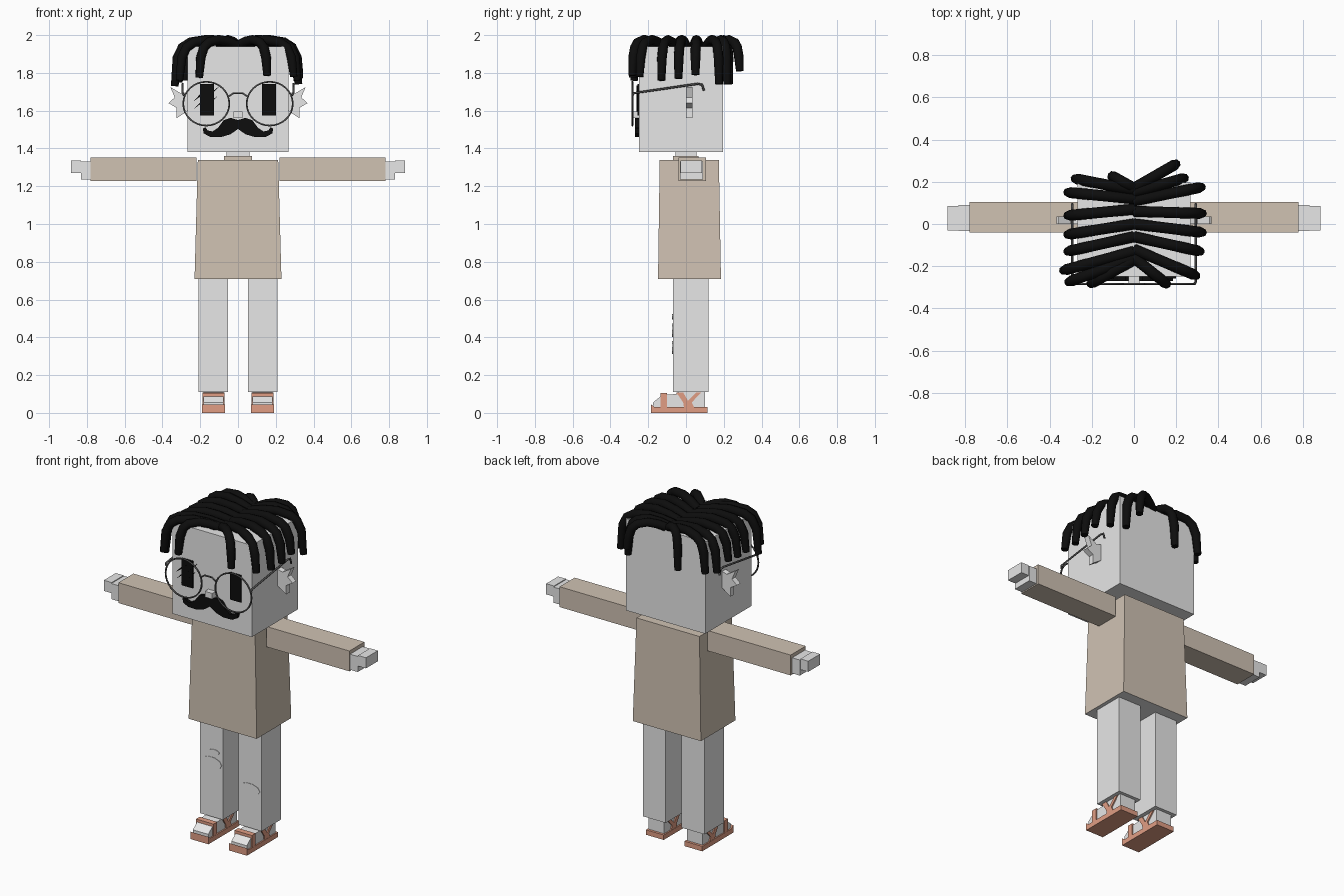
import bpy, bmesh, math
from mathutils import Vector

if "Cube" in bpy.data.objects:
    bpy.data.objects.remove(bpy.data.objects["Cube"])


def material(name, r, g, b):
    m = bpy.data.materials.new(name)
    m.use_nodes = True
    m.diffuse_color = (r, g, b, 1)
    m.node_tree.nodes["Principled BSDF"].inputs["Base Color"].default_value = (r, g, b, 1)
    return m


GREY = material("pale_grey", 0.8, 0.8, 0.8)
TAN = material("tan_cloth", 0.63, 0.54, 0.45)
CORAL = material("coral_leather", 0.75, 0.34, 0.23)
BLACK = material("black", 0.004, 0.004, 0.004)
WIRE = material("dark_wire", 0.08, 0.08, 0.08)


def add_mesh(name, bm, *mats):
    bmesh.ops.recalc_face_normals(bm, faces=bm.faces)
    mesh = bpy.data.meshes.new(name)
    bm.to_mesh(mesh)
    bm.free()
    for m in mats:
        mesh.materials.append(m)
    ob = bpy.data.objects.new(name, mesh)
    bpy.context.collection.objects.link(ob)
    return ob


def box(name, x, y, z, mat):
    """Box from (low, high) ranges on each axis."""
    bm = bmesh.new()
    bmesh.ops.create_cube(bm, size=1)
    for v in bm.verts:
        v.co = [r[0] + (c + 0.5) * (r[1] - r[0]) for c, r in zip(v.co, (x, y, z))]
    return add_mesh(name, bm, mat)


def prism(name, pts, lo, hi, axis, mat):
    """Outline extruded along x (points are y, z) or along y (points are x, z)."""
    bm = bmesh.new()

    def place(a, b, d):
        return (d, a, b) if axis == "x" else (a, d, b)
    face = bm.faces.new([bm.verts.new(place(a, b, lo)) for a, b in pts])
    ext = bmesh.ops.extrude_face_region(bm, geom=[face])
    new = [g for g in ext["geom"] if isinstance(g, bmesh.types.BMVert)]
    shift = Vector(place(0, 0, hi - lo))
    bmesh.ops.translate(bm, verts=new, vec=shift)
    return add_mesh(name, bm, mat)


def tube(name, pts, radius, mat, closed=False, tip=1.0, sides=1):
    """Bevelled poly curve turned into a mesh."""
    cu = bpy.data.curves.new(name, "CURVE")
    cu.dimensions = "3D"
    cu.bevel_depth = radius
    cu.bevel_resolution = sides
    cu.use_fill_caps = not closed
    sp = cu.splines.new("POLY")
    sp.points.add(len(pts) - 1)
    for p, co in zip(sp.points, pts):
        p.co = (*co, 1)
    sp.points[-1].radius = tip
    sp.use_cyclic_u = closed
    tmp = bpy.data.objects.new(name + "_path", cu)
    bpy.context.collection.objects.link(tmp)
    bpy.context.view_layer.update()
    mesh = bpy.data.meshes.new_from_object(tmp.evaluated_get(bpy.context.evaluated_depsgraph_get()))
    bpy.data.objects.remove(tmp)
    mesh.materials.clear()
    mesh.materials.append(mat)
    ob = bpy.data.objects.new(name, mesh)
    bpy.context.collection.objects.link(ob)
    return ob


def flip(pts, s):
    return [(s * p[0], *p[1:]) for p in pts]


def span(a, b, s):
    return tuple(sorted((s * a, s * b)))


# Head, nose and neck
box("head", (-0.268, 0.268), (-0.25, 0.197), (1.38, 1.94), GREY)
box("nose", (-0.025, 0.025), (-0.285, -0.25), (1.56, 1.595), GREY)
box("neck", (-0.06, 0.06), (-0.055, 0.055), (1.34, 1.385), GREY)
box("collar", (-0.075, 0.075), (-0.07, 0.065), (1.33, 1.36), TAN)

# Tunic widens to the hem; its underside is pale
tunic = box("tunic", (-0.23, 0.23), (-0.148, 0.185), (0.71, 1.34), TAN)
tunic.data.materials.append(GREY)
for v in tunic.data.vertices:
    if v.co.z > 1:
        v.co.x *= 0.925
        v.co.y *= 0.94
for p in tunic.data.polygons:
    p.material_index = int(p.normal.z < -0.9)

EAR = [(0.265, 1.70), (0.30, 1.69), (0.358, 1.725), (0.335, 1.67), (0.368, 1.64),
       (0.325, 1.615), (0.325, 1.56), (0.265, 1.60)]
FOOT = [(-0.175, 0.025), (-0.175, 0.055), (-0.125, 0.095), (-0.05, 0.1), (-0.03, 0.12),
        (0.1, 0.12), (0.1, 0.025)]
SOLE = [(-0.185, 0), (-0.185, 0.045), (-0.165, 0.03), (0.115, 0.03), (0.115, 0)]
STRAP = [(-0.05, 0.108), (-0.015, 0.055), (-0.01, 0.025), (0.045, 0.025), (0.03, 0.055),
         (0.08, 0.108), (0.055, 0.108), (0.01, 0.065), (-0.015, 0.108)]

for side, s in (("left", 1), ("right", -1)):
    # Arms and stepped hands
    box(side + "_sleeve", span(0.22, 0.78, s), (-0.04, 0.105), (1.228, 1.352), TAN)
    box(side + "_palm", span(0.78, 0.832, s), (-0.033, 0.09), (1.235, 1.33), GREY)
    box(side + "_fingers", span(0.832, 0.885, s), (-0.03, 0.085), (1.27, 1.335), GREY)

    # Legs, feet and sandals
    box(side + "_leg", span(0.053, 0.208, s), (-0.07, 0.12), (0.11, 0.712), GREY)
    prism(side + "_foot", FOOT, *span(0.078, 0.182, s), "x", GREY)
    prism(side + "_sole", SOLE, *span(0.07, 0.19, s), "x", CORAL)
    box(side + "_toe_strap", span(0.071, 0.189, s), (-0.135, -0.1), (0.025, 0.104), CORAL)
    for part, a, b in (("inner", 0.071, 0.079), ("outer", 0.181, 0.189)):
        prism(f"{side}_{part}_ankle_strap", STRAP, *span(a, b, s), "x", CORAL)
    box(side + "_instep_strap", span(0.075, 0.185, s), (-0.05, -0.025), (0.098, 0.108), CORAL)

    # Spiky ears and block eyes
    prism(side + "_ear", flip(EAR, s), 0.0, 0.035, "y", GREY)
    box(side + "_eye", span(0.127, 0.2, s), (-0.258, -0.249), (1.575, 1.74), BLACK)

    # Spectacles
    ring = [(s * 0.168 + 0.122 * math.cos(a), -0.284, 1.637 + 0.116 * math.sin(a))
            for a in (math.tau * i / 32 for i in range(32))]
    tube(side + "_rim", ring, 0.005, WIRE, closed=True)
    temple = [(0.285, -0.284, 1.68), (0.293, -0.275, 1.693), (0.293, 0.06, 1.742),
              (0.293, 0.085, 1.738), (0.293, 0.095, 1.705)]
    tube(side + "_temple", flip(temple, s), 0.006, WIRE)

tube("bridge", [(-0.05, -0.284, 1.675), (-0.025, -0.284, 1.692), (0.025, -0.284, 1.692),
                (0.05, -0.284, 1.675)], 0.005, WIRE)

# Slashes across the right eye
for i, (x, z, length) in enumerate([(-0.19, 1.69, 0.13), (-0.165, 1.67, 0.19), (-0.155, 1.635, 0.13)]):
    dx, dz = length * 0.37, length * 0.33
    prism(f"eye_slash_{i + 1}", [(x - dx, z - dz), (x, z - 0.008), (x + dx, z + dz), (x, z + 0.008)],
          -0.262, -0.254, "y", BLACK)

# Moustache with upturned tips
HALF = [(0.0, 1.55), (0.04, 1.562), (0.075, 1.55), (0.105, 1.51), (0.135, 1.49), (0.16, 1.495),
        (0.172, 1.512), (0.186, 1.505), (0.182, 1.48), (0.15, 1.462), (0.09, 1.46),
        (0.04, 1.475), (0.0, 1.503)]
prism("moustache", HALF + flip(HALF[-2:0:-1], -1), -0.27, -0.249, "y", BLACK)

# Knee tears
for name, x, z, w, h in (("right_knee_tear", -0.13, 0.438, 0.07, 0.038),
                         ("right_small_tear", -0.11, 0.51, 0.035, 0.015),
                         ("left_knee_tear", 0.128, 0.347, 0.07, 0.036)):
    pts = [(x + w * math.cos(a), z + h * math.sin(a)) for a in (math.tau * i / 10 for i in range(10))]
    prism(name, pts, -0.073, -0.069, "y", GREY)

# Locks of hair from the centre parting: root y, then tip x, y, z
LOCKS = [(0.16, -0.28, 0.215, 1.76), (0.17, -0.105, 0.228, 1.74), (0.12, -0.315, 0.15, 1.75),
         (0.07, -0.315, 0.04, 1.78), (0.0, -0.315, -0.05, 1.77), (-0.06, -0.315, -0.13, 1.77),
         (-0.13, -0.335, -0.22, 1.73), (-0.16, -0.31, -0.275, 1.76), (-0.17, -0.205, -0.283, 1.775),
         (0.17, 0.20, 0.285, 1.81), (0.15, 0.24, 0.218, 1.74), (0.11, 0.32, 0.175, 1.74),
         (0.06, 0.325, 0.05, 1.79), (0.0, 0.325, -0.04, 1.77), (-0.06, 0.315, -0.13, 1.76),
         (-0.12, 0.295, -0.245, 1.78), (-0.16, 0.155, -0.285, 1.785)]
for i, (root, x, y, z) in enumerate(LOCKS):
    drape = [(0, 1.945), (0.25, 1.966), (0.5, 1.975), (0.75, 1.962), (0.88, 1.935), (0.96, 1.88)]
    path = [(x * t, root + (y - root) * t, h) for t, h in drape]
    tube(f"hair_lock_{i + 1}", path + [(x, y, z)], 0.026, BLACK, tip=0.8, sides=2)
